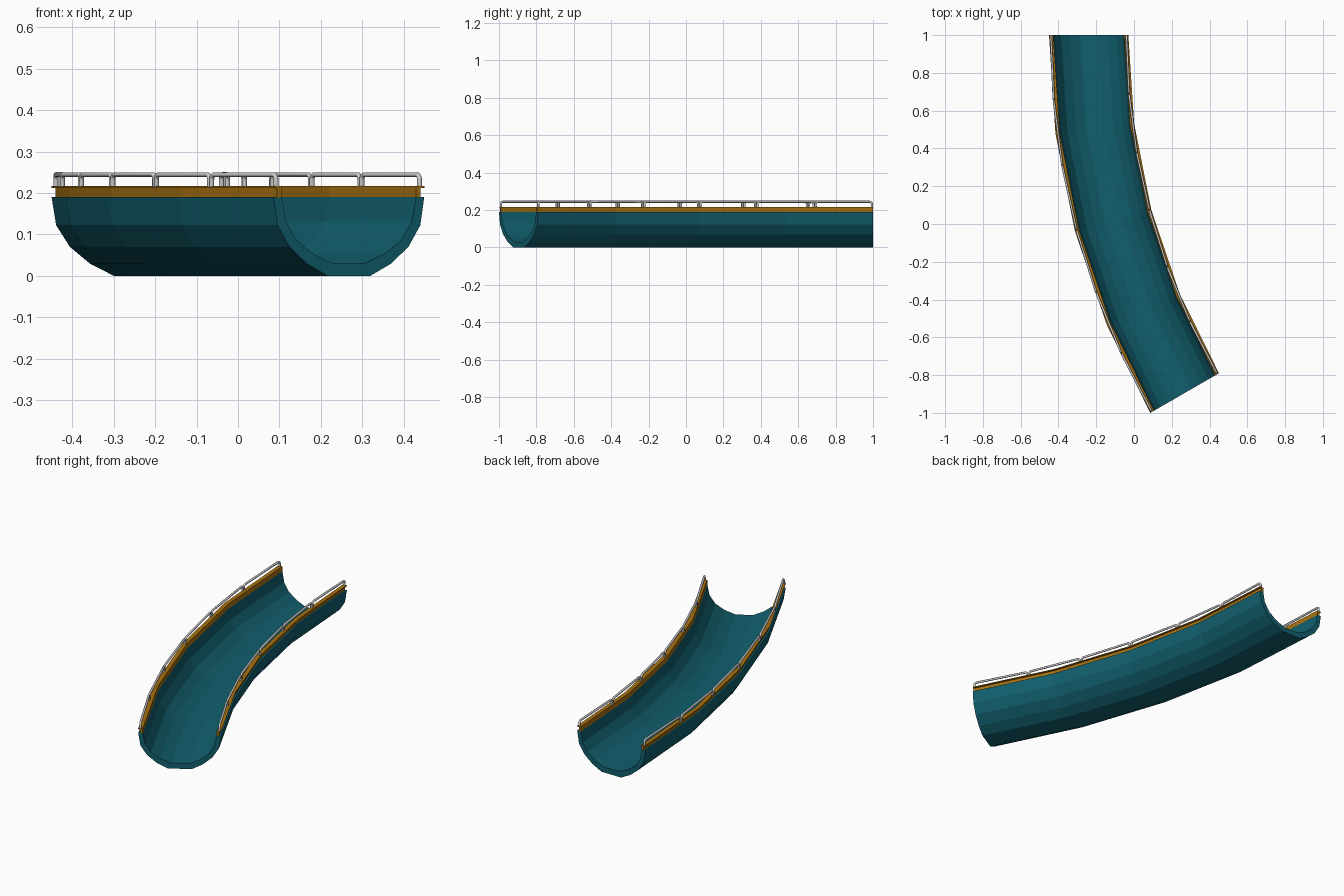
import bpy, bmesh
from math import sin, cos, radians, pi
from mathutils import Vector

if "Cube" in bpy.data.objects:
    bpy.data.objects.remove(bpy.data.objects["Cube"])

CX, CY, R, ARC = 3.55, 1.0, 3.79, 30   # bend centre, centreline radius, sweep


def on_bend(offset, deg, z):
    """Point at a sideways offset (+ is outer side) and angle along the bend."""
    a = radians(deg)
    return Vector((CX - (R + offset) * cos(a), CY - (R + offset) * sin(a), z))


def material(name, rgb):
    m = bpy.data.materials.new(name)
    m.diffuse_color = (*rgb, 1)
    m.use_nodes = True
    m.node_tree.nodes["Principled BSDF"].inputs["Base Color"].default_value = m.diffuse_color
    return m


def sweep(name, profile, mat, steps=4):
    """Sweep a closed (offset, z) profile round the bend in flat segments."""
    bm = bmesh.new()
    rings = [[bm.verts.new(on_bend(o, ARC * i / steps, z)) for o, z in profile]
             for i in range(steps + 1)]
    n = len(profile)
    for a, b in zip(rings, rings[1:]):
        for j in range(n):
            k = (j + 1) % n
            bm.faces.new((a[j], a[k], b[k], b[j]))
    bm.faces.new(rings[0])
    bm.faces.new(rings[-1][::-1])
    bmesh.ops.recalc_face_normals(bm, faces=bm.faces)
    me = bpy.data.meshes.new(name)
    bm.to_mesh(me)
    bm.free()
    me.materials.append(mat)
    ob = bpy.data.objects.new(name, me)
    bpy.context.collection.objects.link(ob)
    return ob


teal = material("teal", (0.0056, 0.115, 0.155))
orange = material("orange", (0.39, 0.165, 0.005))

# Half-pipe trough with wall thickness
outer = [(.21, .19), (.199, .122), (.166, .07), (.117, .029), (.06, 0)]
inner = [(.187, .19), (.176, .132), (.146, .086), (.1, .053), (.045, .03)]


def both(half):
    return half + [(-o, z) for o, z in reversed(half)]


sweep("trough", both(outer) + both(inner)[::-1], teal)

# Rim beams with a thin overhanging cap on each side
for side, label in ((1, "outer"), (-1, "inner")):
    rim = [(.187, .187), (.2, .187), (.2, .212), (.21, .212), (.21, .217), (.187, .217)]
    sweep(label + "_rim", [(side * o, z) for o, z in rim], orange)

# Handrails: six straight hoops per side
SPANS, TUBE, TOP, BASE, FILLET = 6, .006, .244, .214, .012
for side, label in ((1, "outer"), (-1, "inner")):
    cu = bpy.data.curves.new(label + "_handrail", 'CURVE')
    cu.dimensions = '3D'
    cu.bevel_depth = TUBE
    cu.bevel_resolution = 2
    cu.use_fill_caps = True
    for i in range(SPANS):
        a = on_bend(side * .2, ARC * i / SPANS, 0)
        b = on_bend(side * .2, ARC * (i + 1) / SPANS, 0)
        d = (b - a).normalized()
        a, b = a + d * .006, b - d * .006
        half = [(0, BASE)] + [(FILLET * (1 - cos(t * pi / 6)), TOP - FILLET * (1 - sin(t * pi / 6)))
                              for t in range(4)]
        pts = [a + d * s + Vector((0, 0, z)) for s, z in half]
        pts += [b - d * s + Vector((0, 0, z)) for s, z in reversed(half)]
        sp = cu.splines.new('POLY')
        sp.points.add(len(pts) - 1)
        for p, q in zip(sp.points, pts):
            p.co = (*q, 1)
    ob = bpy.data.objects.new(label + "_handrail", cu)
    bpy.context.collection.objects.link(ob)
    bpy.ops.object.select_all(action='DESELECT')
    ob.select_set(True)
    bpy.context.view_layer.objects.active = ob
    bpy.ops.object.convert(target='MESH')
    bpy.ops.object.shade_smooth_by_angle(angle=radians(65))
